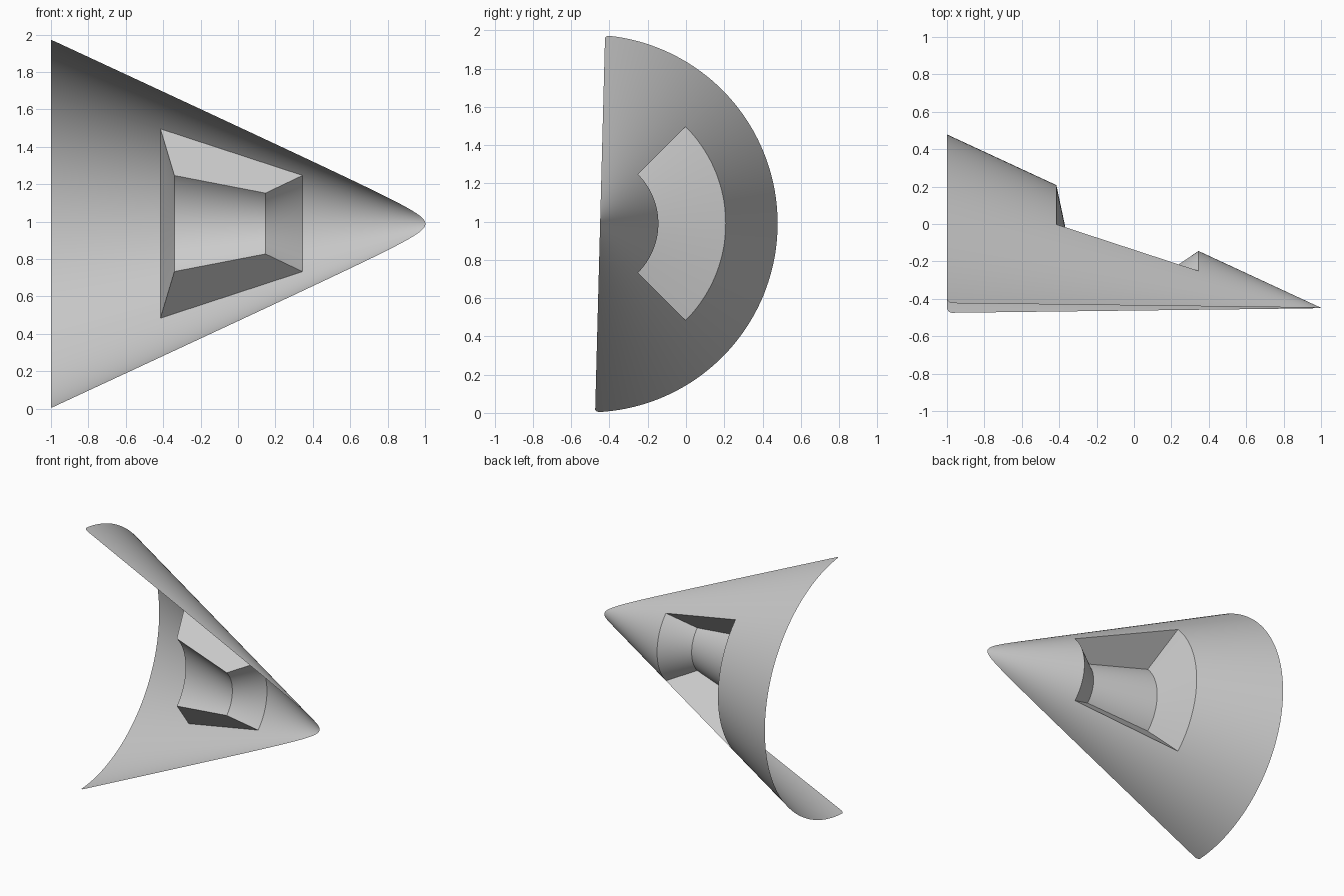
import bpy, bmesh
from math import cos, sin, pi, radians
from mathutils import Vector

old = bpy.data.objects.get("Cube")
if old:
    bpy.data.objects.remove(old)

AXIS_Y, AXIS_Z = -0.508, 0.99   # cone axis, parallel to x
SLOPE = 0.4635                  # radius lost per unit of x
SEGMENTS = 256
TILT = 0.0264                   # lean of the trimming plane


def cone(x):
    return (x, 0.987 - SLOPE * (x + 1))


APEX = (-1 + 0.987 / SLOPE, 0)
RIM, POCKET_BACK, POCKET_FRONT = cone(-1), cone(-0.415), cone(0.345)
FLOOR = [(-0.34, 0.363), (0.147, 0.23)]

bm = bmesh.new()


def point(p, angle):
    return bm.verts.new((p[0], AXIS_Y + p[1] * cos(angle), AXIS_Z + p[1] * sin(angle)))


# Revolved shell; the profile dips into the pocket within 45 degrees of the back
plain = [RIM, POCKET_BACK, POCKET_FRONT, APEX]
pocket = [RIM, POCKET_BACK, *FLOOR, POCKET_FRONT, APEX]
for i in range(-SEGMENTS // 2, SEGMENTS // 2):
    a, b = (2 * pi * k / SEGMENTS for k in (i, i + 1))
    profile = pocket if -SEGMENTS // 8 <= i < SEGMENTS // 8 else plain
    for p, q in zip(profile, profile[1:]):
        corners = [(p, a), (q, a), (q, b), (p, b)]
        if q is APEX:
            corners.pop()
            corners = [(p, a), (q, a), (p, b)]
        bm.faces.new([point(*c) for c in corners])

# Radial side walls of the pocket
outline = [POCKET_BACK, *FLOOR, POCKET_FRONT]
bm.faces.new([point(p, pi / 4) for p in outline])
bm.faces.new([point(p, -pi / 4) for p in reversed(outline)])
bmesh.ops.remove_doubles(bm, verts=bm.verts, dist=1e-5)


def trim(co, normal):
    geom = bm.verts[:] + bm.edges[:] + bm.faces[:]
    bmesh.ops.bisect_plane(bm, geom=geom, plane_co=co, plane_no=normal, clear_inner=True)


# Slice off the front half, then round the two rim corners
trim(Vector((0, -0.449, AXIS_Z)), Vector((0, 1, -TILT)))
RADIUS = 0.03
for degrees in (22.5, 45, 67.5):
    c, s = cos(radians(degrees)), sin(radians(degrees))
    normal = Vector((c, s, -TILT * s))
    trim(Vector((-1, -0.449, AXIS_Z)) + Vector((c, s, 0)) * RADIUS * (c + s - 1), normal)

mesh = bpy.data.meshes.new("half_cone_shell")
bm.to_mesh(mesh)
bm.free()
shell = bpy.data.objects.new("half_cone_shell", mesh)
bpy.context.collection.objects.link(shell)

# Single grey finish
grey = bpy.data.materials.new("light_grey")
grey.use_nodes = True
color = (0.6, 0.6, 0.6, 1)
grey.diffuse_color = color
grey.node_tree.nodes["Principled BSDF"].inputs["Base Color"].default_value = color
mesh.materials.append(grey)

bpy.context.view_layer.objects.active = shell
shell.select_set(True)
bpy.ops.object.shade_smooth_by_angle(angle=radians(30))
